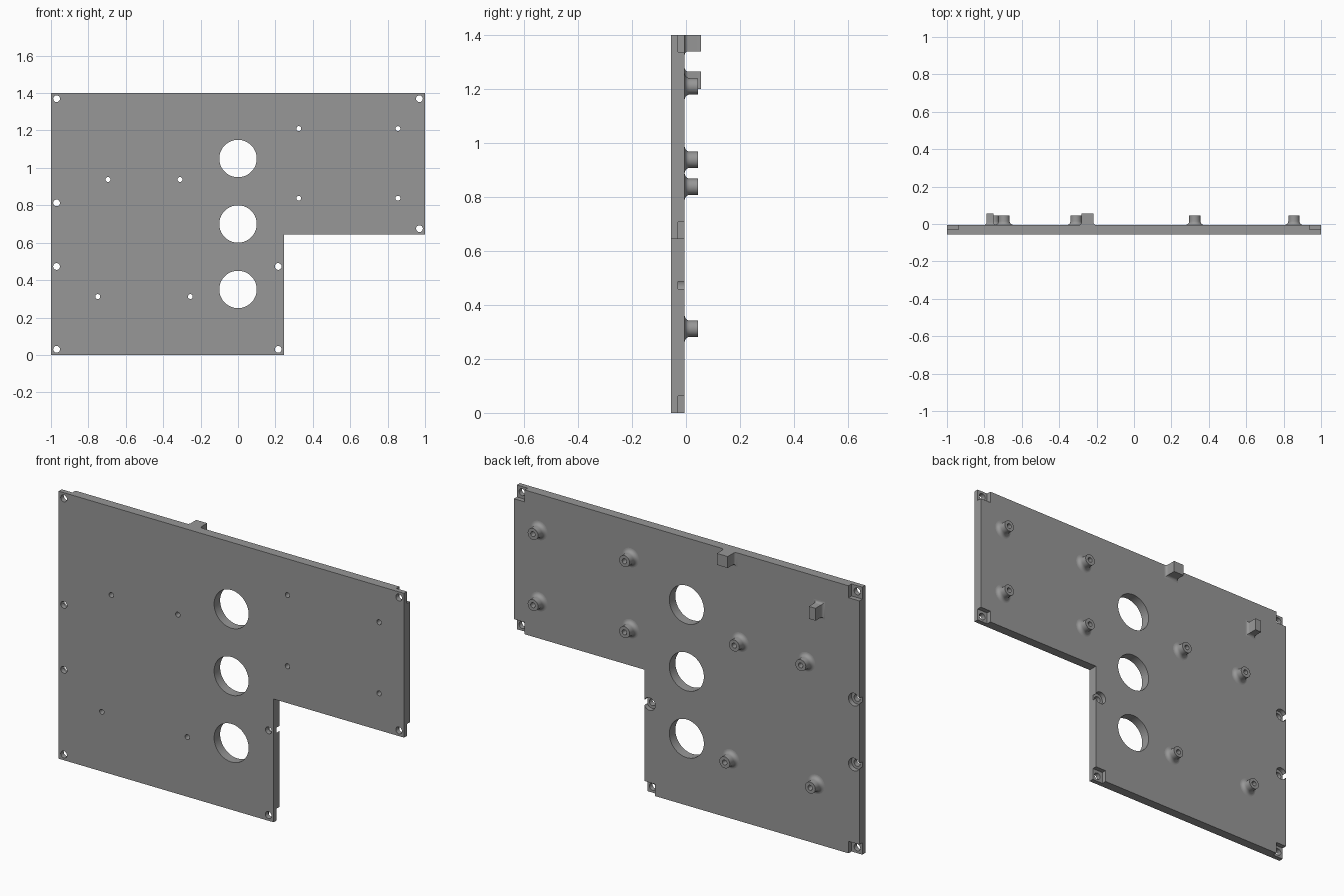
import bpy, bmesh, math
from mathutils import Matrix, Vector

if "Cube" in bpy.data.objects:
    bpy.data.objects.remove(bpy.data.objects["Cube"])

FRONT, BACK, LEDGE = -0.055, -0.005, -0.03
TOP = 1.4
OUTLINE = [(-1, 0), (0.245, 0), (0.245, 0.645), (1, 0.645), (1, TOP), (-1, TOP)]
CORNERS = [(-1, 0, 1, 1), (0.245, 0, -1, 1), (1, 0.645, -1, 1),
           (1, TOP, -1, -1), (-1, TOP, 1, -1)]          # corner and inward direction
EDGE_SCREWS = [(-0.97, 0.813), (-0.97, 0.473), (0.215, 0.473)]
STANDOFFS = [(0.325, 1.21), (0.855, 1.21), (0.325, 0.838), (0.855, 0.838),
             (-0.695, 0.938), (-0.31, 0.938), (-0.75, 0.312), (-0.255, 0.312)]
PORTS = [(0, 0.35), (0, 0.70), (0, 1.05)]

grey = bpy.data.materials.new("grey plastic")
grey.diffuse_color = (0.31, 0.31, 0.31, 1)
grey.use_nodes = True
grey.node_tree.nodes["Principled BSDF"].inputs["Base Color"].default_value = grey.diffuse_color


def make(name, bm):
    bmesh.ops.recalc_face_normals(bm, faces=bm.faces)
    me = bpy.data.meshes.new(name)
    bm.to_mesh(me)
    bm.free()
    me.materials.append(grey)
    ob = bpy.data.objects.new(name, me)
    bpy.context.collection.objects.link(ob)
    return ob


def activate(ob):
    bpy.ops.object.select_all(action='DESELECT')
    ob.select_set(True)
    bpy.context.view_layer.objects.active = ob


def smooth(ob):
    activate(ob)
    bpy.ops.object.shade_smooth_by_angle(angle=math.radians(35))


def add_drill(bm, x, z, r, y0, y1, n=32):
    m = Matrix.Translation((x, (y0 + y1) / 2, z)) @ Matrix.Rotation(math.pi / 2, 4, 'X')
    bmesh.ops.create_cone(bm, cap_ends=True, segments=n, radius1=r, radius2=r,
                          depth=y1 - y0, matrix=m)


def cut(ob, bm):
    cutter = make("cutter", bm)
    cutter.hide_render = True
    mod = ob.modifiers.new("cut", 'BOOLEAN')
    mod.operation, mod.solver, mod.object = 'DIFFERENCE', 'EXACT', cutter
    activate(ob)
    bpy.ops.object.modifier_apply(modifier=mod.name)
    bpy.data.objects.remove(cutter)


# L-shaped plate
bm = bmesh.new()
face = bm.faces.new([bm.verts.new((x, FRONT, z)) for x, z in OUTLINE])
ext = bmesh.ops.extrude_face_region(bm, geom=[face])
bmesh.ops.translate(bm, vec=(0, BACK - FRONT, 0),
                    verts=[v for v in ext["geom"] if isinstance(v, bmesh.types.BMVert)])
plate = make("plate", bm)

# Square corner recesses and round edge recesses in the back
bm = bmesh.new()
for x, z, dx, dz in CORNERS:
    m = Matrix.Translation((x + 0.02 * dx, LEDGE + 0.05, z + 0.02 * dz)) @ \
        Matrix.Diagonal((0.085, 0.1, 0.085, 1))
    bmesh.ops.create_cube(bm, size=1, matrix=m)
for x, z in EDGE_SCREWS:
    add_drill(bm, x, z, 0.033, LEDGE, 0.05)
cut(plate, bm)

# Through holes: ports, screw holes and standoff bores
bm = bmesh.new()
for x, z in PORTS:
    add_drill(bm, x, z, 0.1, -0.1, 0.1, 64)
for x, z in EDGE_SCREWS + [(x + 0.03 * dx, z + 0.03 * dz) for x, z, dx, dz in CORNERS]:
    add_drill(bm, x, z, 0.018, -0.1, 0.1)
for x, z in STANDOFFS:
    add_drill(bm, x, z, 0.013, -0.1, 0.1)
cut(plate, bm)
smooth(plate)

# Standoffs: hollow posts with a filleted foot
F = 0.02
profile = [(0.013, BACK), (0.013, 0.045), (0.03, 0.045)]
for i in range(7):
    a = math.pi / 2 * i / 6
    profile.append((0.03 + F * (1 - math.cos(a)), BACK + F * (1 - math.sin(a))))
for i, (x, z) in enumerate(STANDOFFS):
    bm = bmesh.new()
    verts = [bm.verts.new((r, y, 0)) for r, y in profile]
    edges = [bm.edges.new(p) for p in zip(verts, verts[1:])]
    bmesh.ops.spin(bm, geom=verts + edges, cent=(0, 0, 0), axis=(0, 1, 0),
                   angle=2 * math.pi, steps=32, use_merge=True)
    bmesh.ops.remove_doubles(bm, verts=bm.verts, dist=1e-5)
    bmesh.ops.translate(bm, vec=Vector((x, 0, z)), verts=bm.verts)
    smooth(make(f"standoff_{i + 1}", bm))


# Rectangular blocks with a filleted foot
def block(name, x0, x1, z0, z1, f=0.014):
    bm = bmesh.new()
    rings = []
    steps = [(f * (1 - math.sin(a)), BACK + f * (1 - math.cos(a)))
             for a in [math.pi / 2 * i / 5 for i in range(6)]] + [(0, 0.055)]
    for o, y in steps:
        zt = min(z1 + o, TOP)
        rings.append([bm.verts.new(c) for c in
                      ((x0 - o, y, z0 - o), (x1 + o, y, z0 - o), (x1 + o, y, zt), (x0 - o, y, zt))])
    for a, b in zip(rings, rings[1:]):
        for k in range(4):
            bm.faces.new((a[k], a[(k + 1) % 4], b[(k + 1) % 4], b[k]))
    bm.faces.new(rings[-1])
    smooth(make(name, bm))


block("top_block", -0.28, -0.217, 1.34, TOP)
block("side_block", -0.788, -0.75, 1.2, 1.265)
